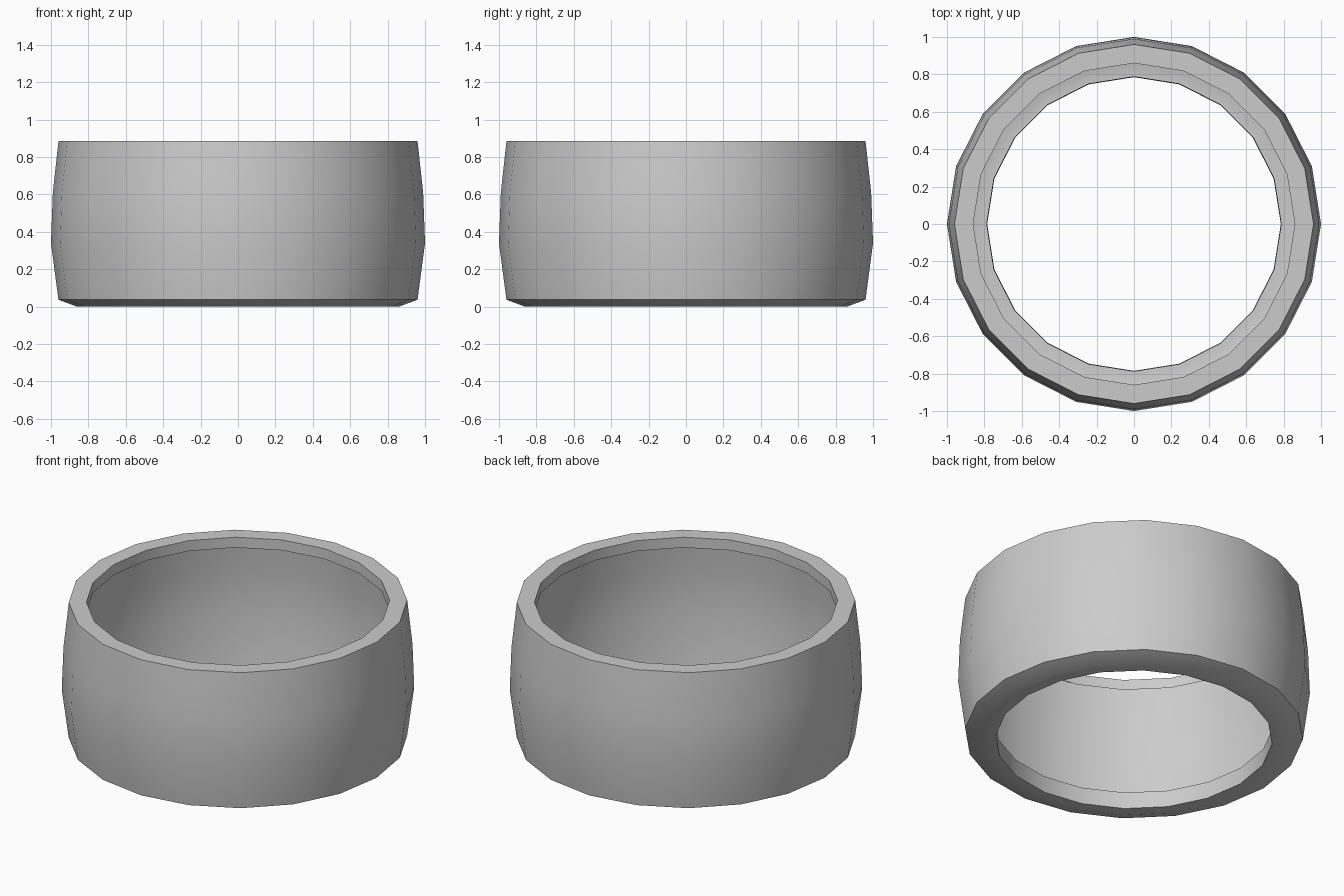
import bpy, bmesh, math

if "Cube" in bpy.data.objects:
    bpy.data.objects.remove(bpy.data.objects["Cube"])

SIDES = 20

# Open shell cross-section (radius, height): bottom lip, outer wall, top rim, top lip
profile = [
    (0.79, 0.107), (0.785, 0.0), (0.86, 0.0), (0.96, 0.037), (1.0, 0.34),
    (0.99, 0.61), (0.96, 0.885), (0.86, 0.885), (0.86, 0.82),
]

# Spin the cross-section into a hollow band
bm = bmesh.new()
rings = []
for i in range(SIDES):
    a = 2 * math.pi * i / SIDES
    rings.append([bm.verts.new((r * math.cos(a), r * math.sin(a), z)) for r, z in profile])
for i in range(SIDES):
    a, b = rings[i], rings[(i + 1) % SIDES]
    for j in range(len(profile) - 1):
        bm.faces.new((a[j], b[j], b[j + 1], a[j + 1]))

mesh = bpy.data.meshes.new("ring_band")
bm.to_mesh(mesh)
bm.free()
ring = bpy.data.objects.new("ring_band", mesh)
bpy.context.collection.objects.link(ring)

# Smooth walls with crisp rims
bpy.context.view_layer.objects.active = ring
ring.select_set(True)
bpy.ops.object.shade_smooth_by_angle(angle=math.radians(30))
